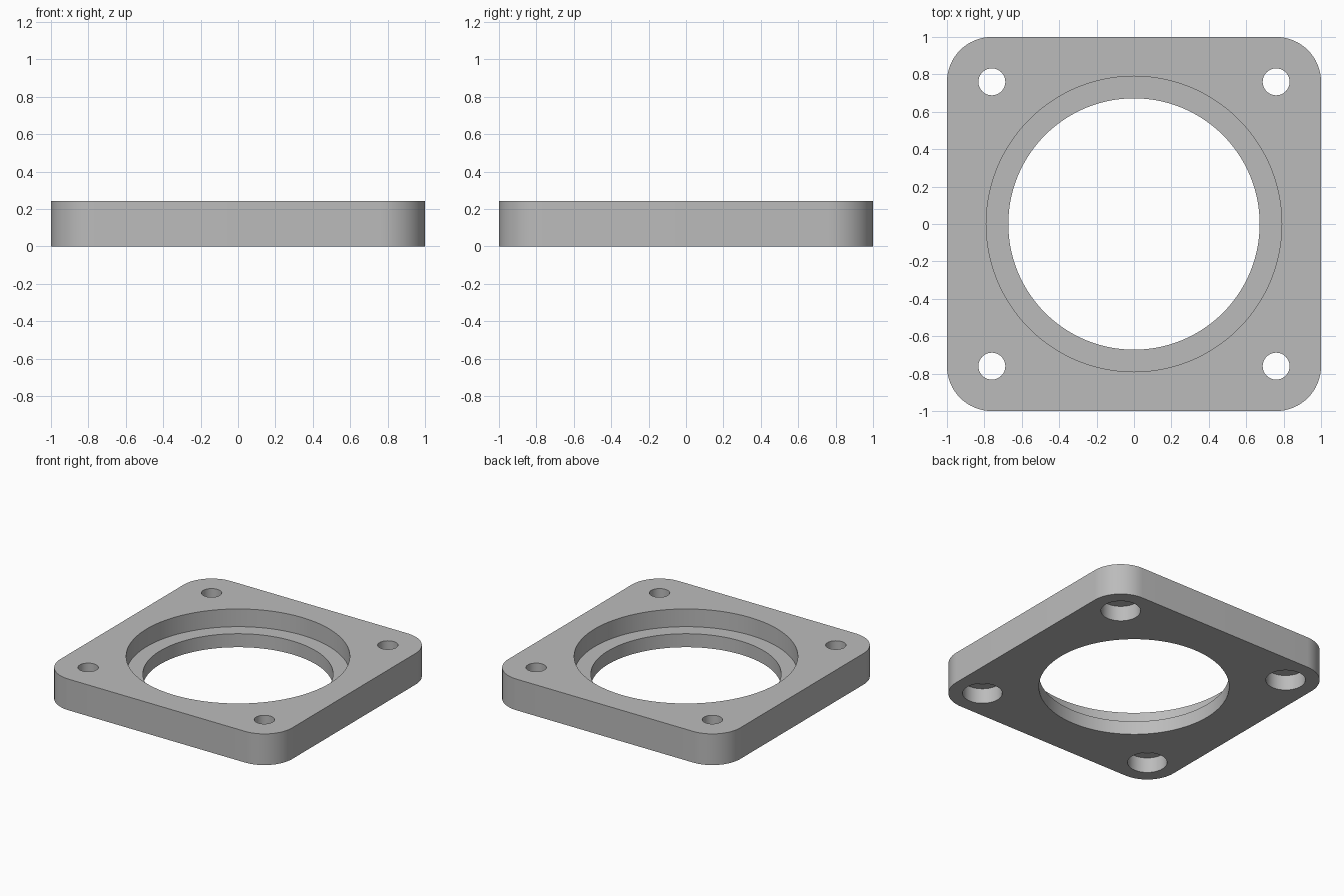
import bpy
import bmesh
from math import radians

THICK, HOLE, CORNER = 0.243, 0.76, 0.24

cube = bpy.data.objects.get("Cube")
if cube:
    bpy.data.objects.remove(cube, do_unlink=True)

grey = bpy.data.materials.new("plain grey")
grey.use_nodes = True
colour = (0.5, 0.5, 0.5, 1)
grey.diffuse_color = colour
grey.node_tree.nodes["Principled BSDF"].inputs["Base Color"].default_value = colour

# Square plate with rounded vertical corners
bm = bmesh.new()
bmesh.ops.create_cube(bm, size=1)
bmesh.ops.scale(bm, vec=(2, 2, THICK), verts=bm.verts)
bmesh.ops.translate(bm, vec=(0, 0, THICK / 2), verts=bm.verts)
uprights = [e for e in bm.edges if abs(e.verts[0].co.z - e.verts[1].co.z) > 0.1]
bmesh.ops.bevel(bm, geom=uprights, offset=CORNER, segments=16, profile=0.5, affect="EDGES")
mesh = bpy.data.meshes.new("flange_plate")
bm.to_mesh(mesh)
bm.free()
plate = bpy.data.objects.new("flange_plate", mesh)
bpy.context.collection.objects.link(plate)
mesh.materials.append(grey)
bpy.context.view_layer.objects.active = plate


def bore(x, y, radius, low, high, sides):
    """Cut a round hole into the plate between two heights."""
    bpy.ops.mesh.primitive_cylinder_add(
        vertices=sides, radius=radius, depth=high - low, location=(x, y, (low + high) / 2))
    cutter = bpy.context.object
    cutter.name = "bore_cutter"
    cutter.hide_render = True
    cutter.data.materials.append(grey)
    bpy.context.view_layer.objects.active = plate
    cut = plate.modifiers.new("bore", "BOOLEAN")
    cut.operation, cut.solver, cut.object = "DIFFERENCE", "EXACT", cutter
    bpy.ops.object.modifier_apply(modifier=cut.name)
    bpy.data.objects.remove(cutter, do_unlink=True)


# Central opening with a wider recess above a ledge
bore(0, 0, 0.672, -0.1, 0.5, 128)
bore(0, 0, 0.79, 0.105, 0.5, 128)

# Corner bolt holes, counterbored from below
for x in (-HOLE, HOLE):
    for y in (-HOLE, HOLE):
        bore(x, y, 0.072, -0.1, 0.5, 48)
        bore(x, y, 0.14, -0.1, 0.118, 48)

bpy.ops.object.select_all(action="DESELECT")
plate.select_set(True)
bpy.context.view_layer.objects.active = plate
bpy.ops.object.shade_smooth_by_angle(angle=radians(30))
